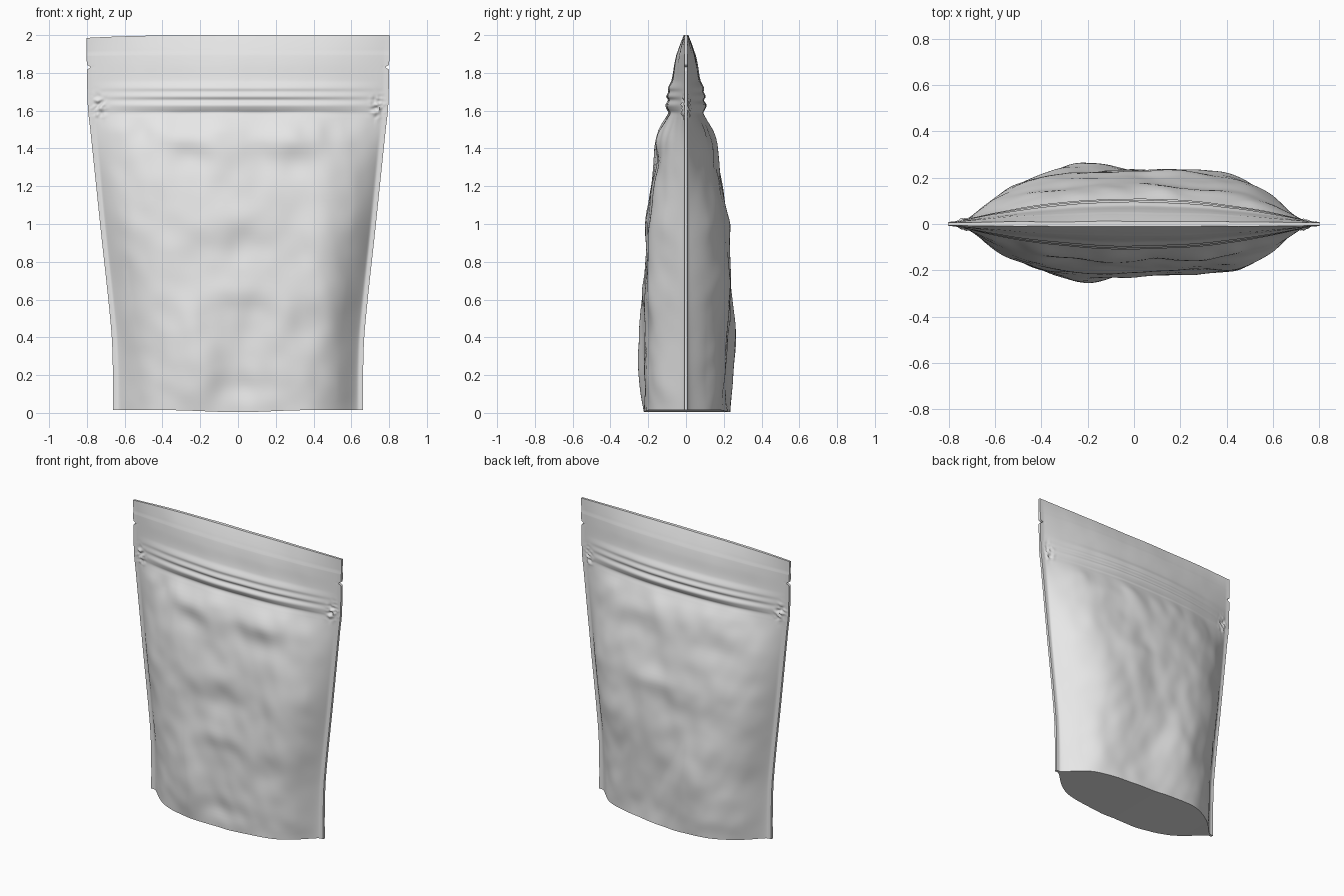
import bpy, bmesh, math
from mathutils import Vector, noise

cube = bpy.data.objects.get("Cube")
if cube:
    bpy.data.objects.remove(cube, do_unlink=True)

# Pouch outline and centre depth, as (height, value)
WIDTH = [(0, .662), (.25, .663), (.45, .672), (1, .73), (1.5, .782), (1.62, .795), (2, .803)]
DEPTH = [(0, .207), (.2, .212), (.4, .216), (.6, .212), (.9, .203), (1.2, .18), (1.4, .154),
         (1.5, .125), (1.56, .097), (1.59, .084), (1.605, .092), (1.63, .101), (1.655, .087),
         (1.675, .096), (1.7, .085), (1.72, .087), (1.76, .068), (1.85, .052), (1.91, .038),
         (1.96, .02), (2, .004)]
# How full the cross-section is, and how much it flares into the side seals
FULLNESS = [(0, 4.8), (.4, 5), (.9, 4.8), (1.3, 3.6), (1.6, 2.1), (2, 2)]
FLARE = [(0, 1.45), (.4, 1.3), (.9, 1.05), (1.3, 1), (2, 1)]
# Soft bulges and dents: x, z, radius x, radius z, height
FRONT = [(-.22, .3, .13, .3, .032), (.02, .4, .13, .13, -.016), (0, .64, .22, .08, .014),
         (0, .86, .16, .08, -.014), (0, 1.02, .2, .08, .01), (-.28, 1.34, .15, .08, -.018),
         (.28, 1.32, .17, .08, -.018), (-.27, 1.46, .16, .06, .014), (.26, 1.45, .18, .06, .014),
         (.05, .13, .16, .07, -.01), (.35, .45, .1, .1, -.01), (.2, .9, .3, .5, -.008),
         (.48, .7, .12, .4, .014), (-.5, .4, .12, .4, -.012)]
BACK = [(-.2, .35, .17, .35, .028), (.2, .75, .18, .2, .012), (0, .84, .18, .08, -.012),
        (.1, 1.0, .2, .07, .014), (.28, 1.32, .16, .08, -.014), (-.25, 1.3, .16, .08, -.014),
        (0, .4, .12, .14, -.012), (.32, .15, .25, .35, -.026), (-.4, .9, .1, .18, -.008)]


def curve(points, t):
    """Smooth cubic through the points."""
    i = max(k for k in range(len(points) - 1) if points[k][0] <= t)

    def slope(k):
        a, b = points[max(k - 1, 0)], points[min(k + 1, len(points) - 1)]
        return (b[1] - a[1]) / (b[0] - a[0])
    (x0, y0), (x1, y1) = points[i], points[i + 1]
    h = x1 - x0
    s = (t - x0) / h
    return (y0 * (1 + 2 * s) * (1 - s) ** 2 + slope(i) * h * s * (1 - s) ** 2
            + y1 * s * s * (3 - 2 * s) - slope(i + 1) * h * s * s * (1 - s))


def surface(u, z, side):
    """Point on one wall; u runs from -1 to 1 across the pouch."""
    w = curve(WIDTH, z)
    a = abs(u)
    x = u * w
    if a > .95:  # tear notch in the side seals
        x -= math.copysign(.025 * max(0, 1 - abs(z - 1.83) / .012) * (a - .95) / .05, u)
    body = max(0, 1 - (a / .965) ** curve(FULLNESS, z)) ** curve(FLARE, z)
    fuller_back = .01 * min(1, max(0, (1.3 - z) / .3)) if side > 0 else 0
    y = (curve(DEPTH, z) + fuller_back) * body
    lumps = sum(h * math.exp(-((x - cx) / rx) ** 2 - ((z - cz) / rz) ** 2)
                for cx, cz, rx, rz, h in (FRONT if side < 0 else BACK))
    folds = .013 * noise.noise(Vector((x * 5 + side * 9, z * 3.5, 0)))
    folds += .005 * noise.noise(Vector((x * 9 + z * 4, z * 7 - x * 3, side * 5)))
    # Gathers hanging below the zip
    folds += .01 * math.exp(-((z - 1.5) / .07) ** 2) * noise.noise(Vector((x * 9, z * 3, side * 2)))
    fade = min(1, body * 2)
    y += (lumps + folds * (1 if z < 1.5 else max(.2, 1 - (z - 1.5) * 8))) * fade
    # Crumpled corners at the ends of the zip
    crumple = math.exp(-((a - .93) / .04) ** 2 - ((z - 1.62) / .05) ** 2)
    y += .025 * crumple * noise.noise(Vector((x * 45, z * 45, side)))
    y = max(y, 0) + (.009 if z < 1.9 else .007)
    # Uneven base and top edges
    drop = max(0, 1 - z / .15)
    zz = z + drop * (.016 - .012 * math.exp(-(x / .25) ** 2) * body)
    zz -= .015 * max(0, (z - 1.85) / .15) * max(0, -u) ** 3
    return Vector((x, side * y, zz))


heights = ([k * .025 for k in range(62)] + [1.55 + k * .006 for k in range(59)]
           + [1.91, 1.925, 1.94, 1.955, 1.97, 1.985, 1.995, 2])
N = 120
# Columns are packed closer towards the side seals
across = [math.sin((k / N - .5) * math.pi * .8) / math.sin(.4 * math.pi) for k in range(N + 1)]

bm = bmesh.new()
rows = []
for z in heights:
    front = [bm.verts.new(surface(u, z, -1)) for u in across]
    back = [bm.verts.new(surface(u, z, 1)) for u in across]
    rows.append(front + back[::-1])
ring = len(rows[0])
for low, high in zip(rows, rows[1:]):
    for k in range(ring):
        j = (k + 1) % ring
        bm.faces.new((low[k], low[j], high[j], high[k]))
# Gusset base and sealed top edge
for row, flip in ((rows[0], True), (rows[-1], False)):
    for k in range(N):
        quad = [row[k], row[k + 1], row[ring - 2 - k], row[ring - 1 - k]]
        bm.faces.new(quad[::-1] if flip else quad)
bmesh.ops.recalc_face_normals(bm, faces=bm.faces)

mesh = bpy.data.meshes.new("pouch")
bm.to_mesh(mesh)
bm.free()
pouch = bpy.data.objects.new("pouch", mesh)
bpy.context.collection.objects.link(pouch)

film = bpy.data.materials.new("pale grey film")
film.use_nodes = True
colour = (.8, .8, .8, 1)
film.diffuse_color = colour
film.node_tree.nodes["Principled BSDF"].inputs["Base Color"].default_value = colour
mesh.materials.append(film)

bpy.ops.object.select_all(action='DESELECT')
pouch.select_set(True)
bpy.context.view_layer.objects.active = pouch
bpy.ops.object.shade_smooth_by_angle(angle=math.radians(60))
